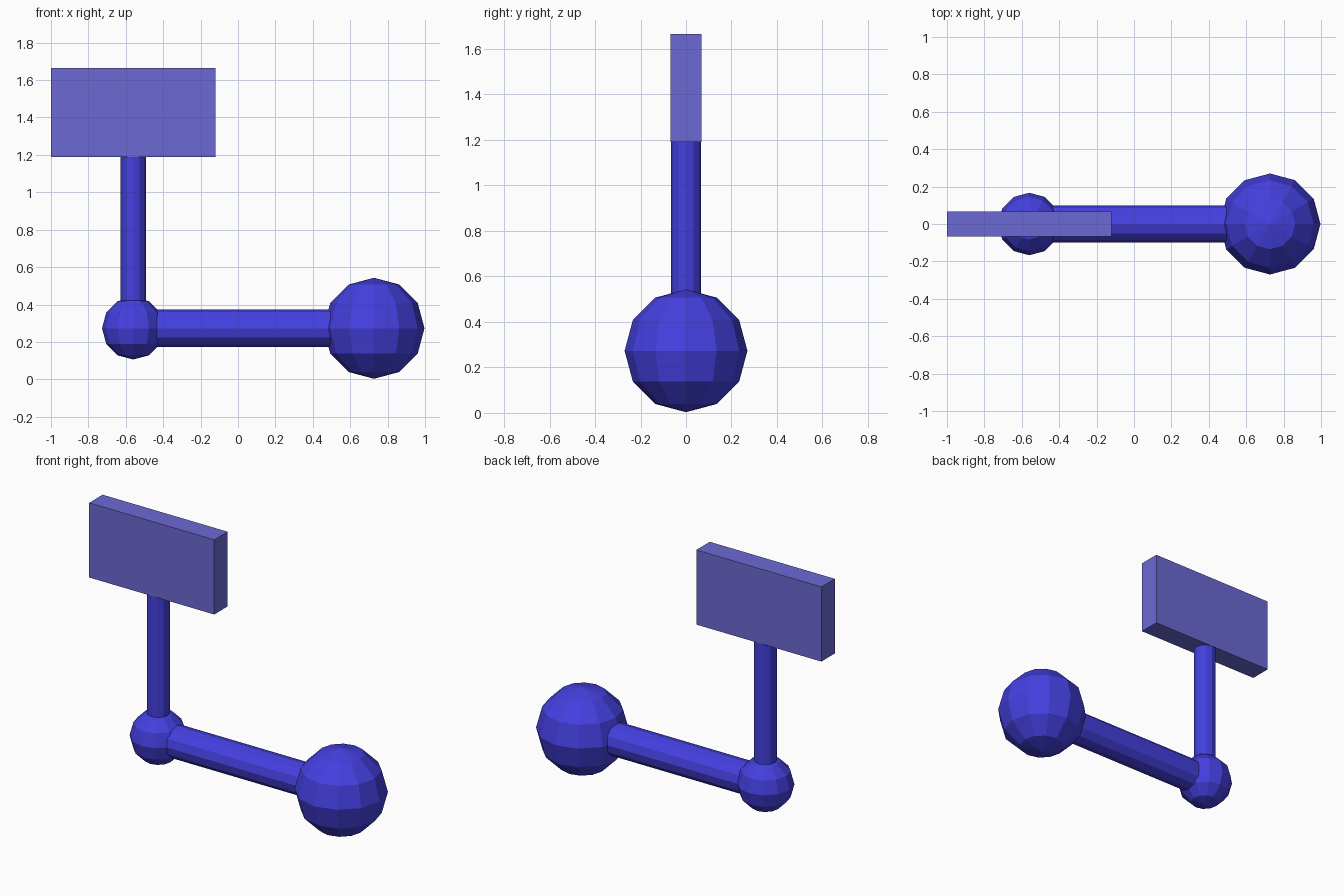
import bpy, math

if "Cube" in bpy.data.objects:
    bpy.data.objects.remove(bpy.data.objects["Cube"])

def material(name, rgb):
    m = bpy.data.materials.new(name)
    m.diffuse_color = (*rgb, 1)
    m.use_nodes = True
    m.node_tree.nodes["Principled BSDF"].inputs["Base Color"].default_value = m.diffuse_color
    return m

blue = material("deep blue", (0.058, 0.051, 0.745))
lilac = material("muted violet", (0.150, 0.141, 0.658))

AXIS_Z = 0.273    # height of both ball centres
POST_X = -0.56    # post, small ball and panel share this x
BALL_X = 0.727
SIDES = 12

def finish(name, mat):
    ob = bpy.context.object
    ob.name = name
    ob.data.materials.append(mat)
    return ob

def ball(name, x, r):
    bpy.ops.mesh.primitive_uv_sphere_add(segments=SIDES, ring_count=6, radius=r,
                                         location=(x, 0, AXIS_Z))
    return finish(name, blue)

def rod(name, r, length, loc, rot=(0, 0, 0)):
    bpy.ops.mesh.primitive_cylinder_add(vertices=SIDES, radius=r, depth=length,
                                        location=loc, rotation=rot)
    return finish(name, blue)

# Balls at either end of the horizontal bar
ball("large_ball", BALL_X, 0.27)
ball("small_ball", POST_X, 0.167)

# Horizontal bar joining the ball centres
rod("horizontal_bar", 0.1, BALL_X - POST_X, ((BALL_X + POST_X) / 2, 0, AXIS_Z),
    (0, math.pi / 2, 0))

# Upright post from the small ball to the panel
PANEL_BOTTOM, PANEL_TOP = 1.19, 1.665
rod("upright_post", 0.067, PANEL_BOTTOM - AXIS_Z,
    (POST_X, 0, (PANEL_BOTTOM + AXIS_Z) / 2))

# Flat panel on top of the post
bpy.ops.mesh.primitive_cube_add(size=1, location=(POST_X, 0, (PANEL_BOTTOM + PANEL_TOP) / 2))
panel = finish("panel", lilac)
panel.scale = (0.88, 0.135, PANEL_TOP - PANEL_BOTTOM)
